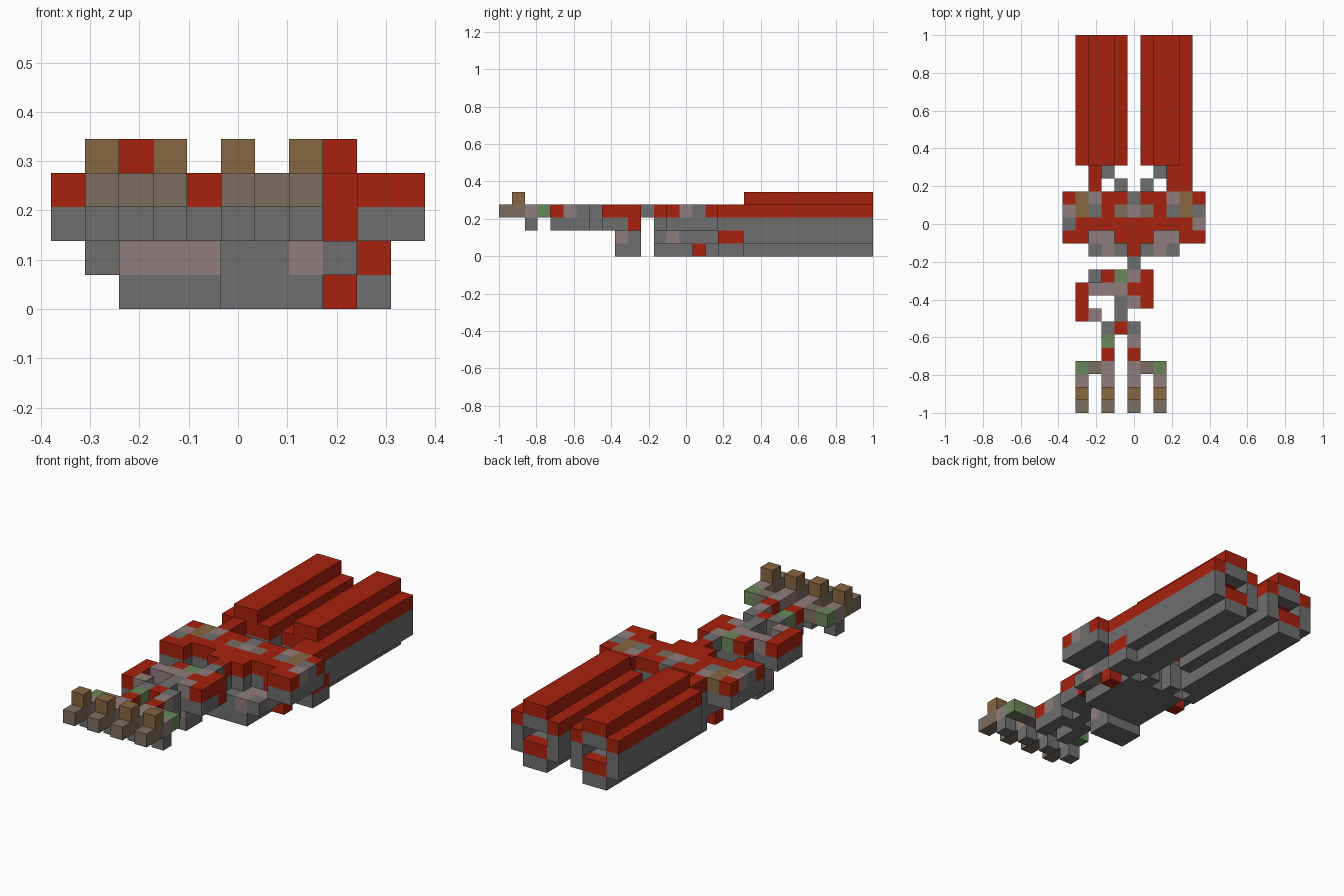
import bpy, bmesh
from mathutils import Vector

cube = bpy.data.objects.get("Cube")
if cube:
    bpy.data.objects.remove(cube)

U = 2 / 29            # one block
COLOURS = {
    "R": ("red", (0.39, 0.015, 0.004)),
    "G": ("grey", (0.156, 0.156, 0.156)),
    "B": ("brown", (0.242, 0.133, 0.051)),
    "T": ("taupe", (0.2, 0.155, 0.115)),
    "P": ("dusty_pink", (0.28, 0.2, 0.2)),
    "L": ("leaf_green", (0.141, 0.242, 0.102)),
}
KEYS = list(COLOURS)
MATS = []
for label, rgb in COLOURS.values():
    m = bpy.data.materials.new(label)
    m.use_nodes = True
    m.diffuse_color = (*rgb, 1)
    m.node_tree.nodes["Principled BSDF"].inputs["Base Color"].default_value = (*rgb, 1)
    MATS.append(m)

parts = {}


def fill(part, xs, ys, zs, key):
    """Fill a run of blocks; each range is inclusive. Key None carves."""
    cells = parts.setdefault(part, {})
    for x in range(xs[0], xs[1] + 1):
        for y in range(ys[0], ys[1] + 1):
            for z in range(zs[0], zs[1] + 1):
                if key:
                    cells[x, y, z] = key
                else:
                    cells.pop((x, y, z), None)


def layer(part, rows, start, z, under=0):
    """Lay a patterned sheet of blocks, with grey blocks below it."""
    for j, row in enumerate(rows):
        for i, key in enumerate(row):
            if key != ".":
                x, y = i - 5, start + j
                fill(part, (x, x), (y, y), (z, z), key)
                if under:
                    fill(part, (x, x), (y, y), (z - under, z - 1), "G")


# Four claws with raised knuckles and a small block underneath
layer("claws", [".T.T.T.T...", ".T.T.T.T...", ".P.P.P.P...", ".LTP.PTL..."], 0, 3)
for x in (-4, -2, 0, 2):
    fill("claws", (x, x), (1, 1), (4, 4), "B")
    fill("claws", (x, x), (2, 2), (2, 2), "G")

# Wrist, ring-shaped arm and narrow neck
layer("wrist", ["...R.R.....", "...L.P.....", "...GRG....."], 4, 3, 1)
layer("arm", [".RP.G......", ".R..GPR....", ".RPPPRR....", "...RLPR...."], 7, 3, 1)
fill("arm", (1, 1), (10, 10), (2, 2), "R")
fill("neck", (0, 0), (11, 11), (3, 3), "G")

# Block hanging below the arm
fill("foot", (-3, -1), (9, 10), (0, 1), "G")
fill("foot", (-3, -1), (9, 9), (1, 1), "P")

# Upper deck with its two side pods
layer("deck", [".....R.....", "RR..RRR..RR", "GRRRRRRRRRP", "PBGRTPTRGBG",
               "RBPRRGRRPBR", "..R.....RR.", "..R.....RR."], 12, 3, 1)
fill("deck", (3, 3), (14, 14), (2, 2), "R")

# Stepped base below the deck
fill("base", (-3, 3), (12, 16), (1, 1), "G")
fill("base", (-2, 2), (12, 16), (0, 0), "G")
for s in (-1, 1):
    for x in (2 * s, 3 * s):
        fill("base", (x, x), (13, 13), (1, 1), "P")
    fill("base", (2 * s, 2 * s), (12, 12), (1, 1), "P")
    fill("base", (s, s), (17, 17), (0, 1), "G")
    fill("base", (2 * s, 2 * s), (18, 18), (0, 1), "G")
    fill("base", (3 * s, 3 * s), (15, 15), (0, 0), "R")
    fill("base", (3 * s, 3 * s), (17, 18), (0, 1), "G")
fill("base", (4, 4), (17, 18), (0, 0), "G")
fill("base", (4, 4), (17, 18), (1, 1), "R")

# Two long barrels with recessed rear ports
for part, x in (("right_barrel", -4), ("left_barrel", 1)):
    mid, full, length = (x + 1, x + 2), (x, x + 3), (19, 28)
    fill(part, mid, length, (0, 0), "G")
    fill(part, full, length, (1, 2), "G")
    fill(part, full, length, (3, 3), "R")
    fill(part, mid, length, (4, 4), "R")
    fill(part, mid, (28, 28), (3, 3), "G")
    fill(part, mid, (27, 28), (2, 2), None)
    fill(part, mid, (28, 28), (1, 1), "R")

# Build every part, keeping only the exposed block faces
solid = {c for cells in parts.values() for c in cells}
AXES = [Vector(v) * s for v in ((1, 0, 0), (0, 1, 0), (0, 0, 1)) for s in (1, -1)]
for part, cells in parts.items():
    bm = bmesh.new()
    for cell, key in cells.items():
        centre = Vector((cell[0], cell[1] - 14, cell[2] + 0.5))
        for n in AXES:
            if tuple(int(a + b) for a, b in zip(cell, n)) in solid:
                continue
            a = Vector((n.y, n.z, n.x))
            b = n.cross(a)
            corners = [centre + (n + p * a + q * b) / 2
                       for p, q in ((-1, -1), (1, -1), (1, 1), (-1, 1))]
            face = bm.faces.new([bm.verts.new(c * U) for c in corners])
            face.material_index = KEYS.index(key)
    bmesh.ops.remove_doubles(bm, verts=bm.verts, dist=U / 100)
    bmesh.ops.dissolve_limit(bm, angle_limit=0.01, verts=bm.verts,
                             edges=bm.edges, delimit={"MATERIAL"})
    mesh = bpy.data.meshes.new(part)
    bm.to_mesh(mesh)
    bm.free()
    for m in MATS:
        mesh.materials.append(m)
    bpy.context.collection.objects.link(bpy.data.objects.new(part, mesh))
